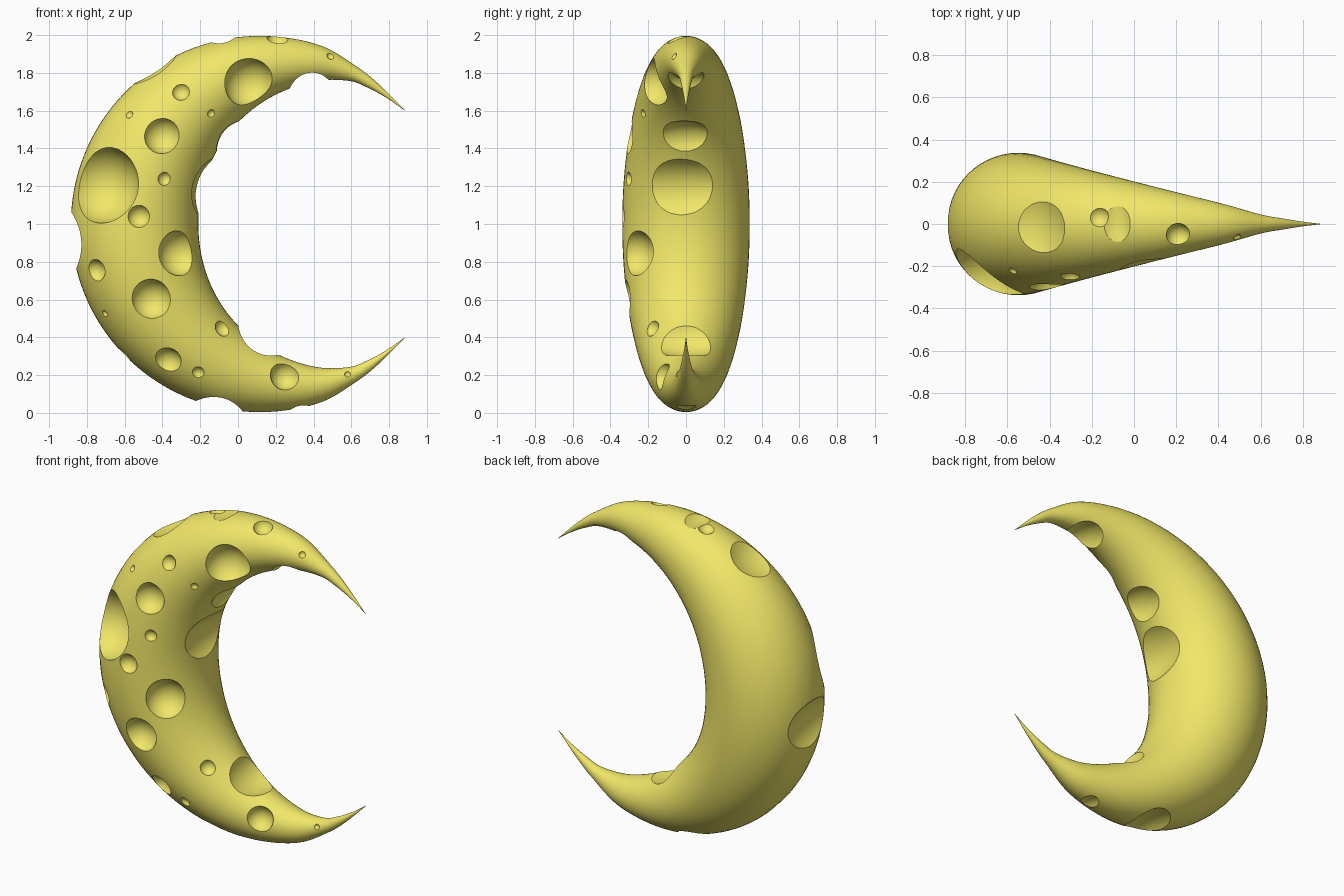
import bpy, bmesh, math
from mathutils import Vector, Matrix

if "Cube" in bpy.data.objects:
    bpy.data.objects.remove(bpy.data.objects["Cube"])

# Spine of the crescent as (x, height above the mid line, tube radius)
half = []
for deg in range(180, 80, -12):
    a = math.radians(deg)
    x, h = 0.335 + 0.8825 * math.cos(a), 0.855 * math.sin(a)
    half.append(Vector((x, h, 1 - math.hypot(x - 0.115, h))))
half += [Vector(p) for p in ((0.60, 0.80, 0.045), (0.70, 0.745, 0.027),
                             (0.80, 0.672, 0.011), (0.885, 0.60, 0.0008))]
keys = [Vector((k.x, -k.y, k.z)) for k in reversed(half[1:])] + half


def smooth_path(pts, steps):
    ext = [2 * pts[0] - pts[1]] + pts + [2 * pts[-1] - pts[-2]]
    out = []
    for i in range(len(pts) - 1):
        a, b, c, d = ext[i:i + 4]
        for s in range(steps):
            t = s / steps
            out.append(0.5 * (2 * b + (c - a) * t + (2 * a - 5 * b + 4 * c - d) * t * t
                              + (3 * b - a - 3 * c + d) * t ** 3))
    p = pts[-1].copy()
    return out + [p]


spine = smooth_path(keys, 6)

# Round tapering crescent body
SEG = 56
bm = bmesh.new()
rings = []
for i, p in enumerate(spine):
    t = spine[min(i + 1, len(spine) - 1)] - spine[max(i - 1, 0)]
    n = Vector((-t.y, 0, t.x)).normalized()
    c, r = Vector((p.x, 0, 1 + p.y)), max(p.z, 0.0008)
    rings.append([bm.verts.new(c + r * (math.cos(2 * math.pi * k / SEG) * n
                  + math.sin(2 * math.pi * k / SEG) * Vector((0, 1, 0)))) for k in range(SEG)])
for a, b in zip(rings, rings[1:]):
    for k in range(SEG):
        bm.faces.new((a[k], a[(k + 1) % SEG], b[(k + 1) % SEG], b[k]))
bm.faces.new(rings[0])
bm.faces.new(rings[-1])
bmesh.ops.recalc_face_normals(bm, faces=bm.faces)
mesh = bpy.data.meshes.new("crescent_moon")
bm.to_mesh(mesh)
bm.free()
moon = bpy.data.objects.new("crescent_moon", mesh)
bpy.context.collection.objects.link(moon)

cutters = []


def cutter(center, radius, stretch=1.0):
    b = bmesh.new()
    bmesh.ops.create_uvsphere(b, u_segments=40, v_segments=24, radius=radius,
                              matrix=Matrix.Translation(center) @ Matrix.Diagonal((1, stretch, 1, 1)))
    m = bpy.data.meshes.new("crater_cutter")
    b.to_mesh(m)
    b.free()
    ob = bpy.data.objects.new("crater_cutter", m)
    bpy.context.collection.objects.link(ob)
    ob.hide_render = True
    mod = moon.modifiers.new("crater", 'BOOLEAN')
    mod.operation, mod.solver, mod.object = 'DIFFERENCE', 'EXACT', ob
    cutters.append(ob)


def front_crater(x, z, rim):
    # Sits on the front skin, facing along the surface normal
    s = min(spine, key=lambda p: math.hypot(p.x - x, p.y + 1 - z) - p.z)
    c = Vector((s.x, 0, 1 + s.y))
    dx, dz = x - s.x, z - c.z
    n = Vector((dx, -math.sqrt(max(s.z ** 2 - dx * dx - dz * dz, 1e-6)), dz)).normalized()
    big = rim * 1.1
    lift = math.sqrt(big ** 2 - rim ** 2) - rim ** 2 / (2 * s.z)
    cutter(c + n * (s.z + lift), big)


# Craters on the front face
for spec in ((-0.715, 1.21, 0.19), (-0.30, 1.70, 0.045), (-0.575, 1.58, 0.021),
             (-0.14, 1.585, 0.023), (-0.40, 1.47, 0.09), (0.06, 1.75, 0.122),
             (-0.39, 1.24, 0.035), (-0.525, 1.04, 0.057), (-0.32, 0.845, 0.112),
             (-0.75, 0.755, 0.057), (-0.705, 0.525, 0.019), (-0.457, 0.60, 0.1),
             (-0.08, 0.447, 0.045), (-0.37, 0.278, 0.07), (-0.21, 0.213, 0.033),
             (0.25, 0.195, 0.072), (0.58, 0.205, 0.016), (0.49, 1.89, 0.02)):
    front_crater(*spec)

# Scoops along the outer and inner rims: x, y, z, radius, sideways stretch
for x, y, z, r, st in ((-1.03, 0, 0.90, 0.22, 2), (-0.555, -0.04, 1.993, 0.25, 1.3),
                       (-0.095, 0, 2.05, 0.1, 2.4), (-0.17, 0.035, 1.98, 0.055, 1),
                       (0.21, -0.055, 1.995, 0.058, 1), (-0.12, 0, -0.06, 0.16, 2),
                       (0.34, 0, -0.035, 0.08, 1.8), (-0.63, -0.02, 0.285, 0.06, 1.5),
                       (0.155, 0, 0.45, 0.154, 2), (-0.05, -0.08, 1.165, 0.2, 2.2),
                       (0.0, -0.01, 1.425, 0.12, 1.8), (0.385, 0, 1.70, 0.113, 1.8)):
    cutter(Vector((x, y, z)), r, st)

# Bake the craters and remove the helpers
bpy.context.view_layer.update()
dg = bpy.context.evaluated_depsgraph_get()
baked = bpy.data.meshes.new_from_object(moon.evaluated_get(dg))
moon.modifiers.clear()
moon.data = baked
for ob in cutters:
    bpy.data.objects.remove(ob)

mat = bpy.data.materials.new("moon_yellow")
mat.diffuse_color = (0.88, 0.80, 0.14, 1)
mat.use_nodes = True
mat.node_tree.nodes["Principled BSDF"].inputs["Base Color"].default_value = mat.diffuse_color
moon.data.materials.clear()
moon.data.materials.append(mat)
bpy.context.view_layer.objects.active = moon
moon.select_set(True)
bpy.ops.object.shade_smooth_by_angle(angle=math.radians(30))
